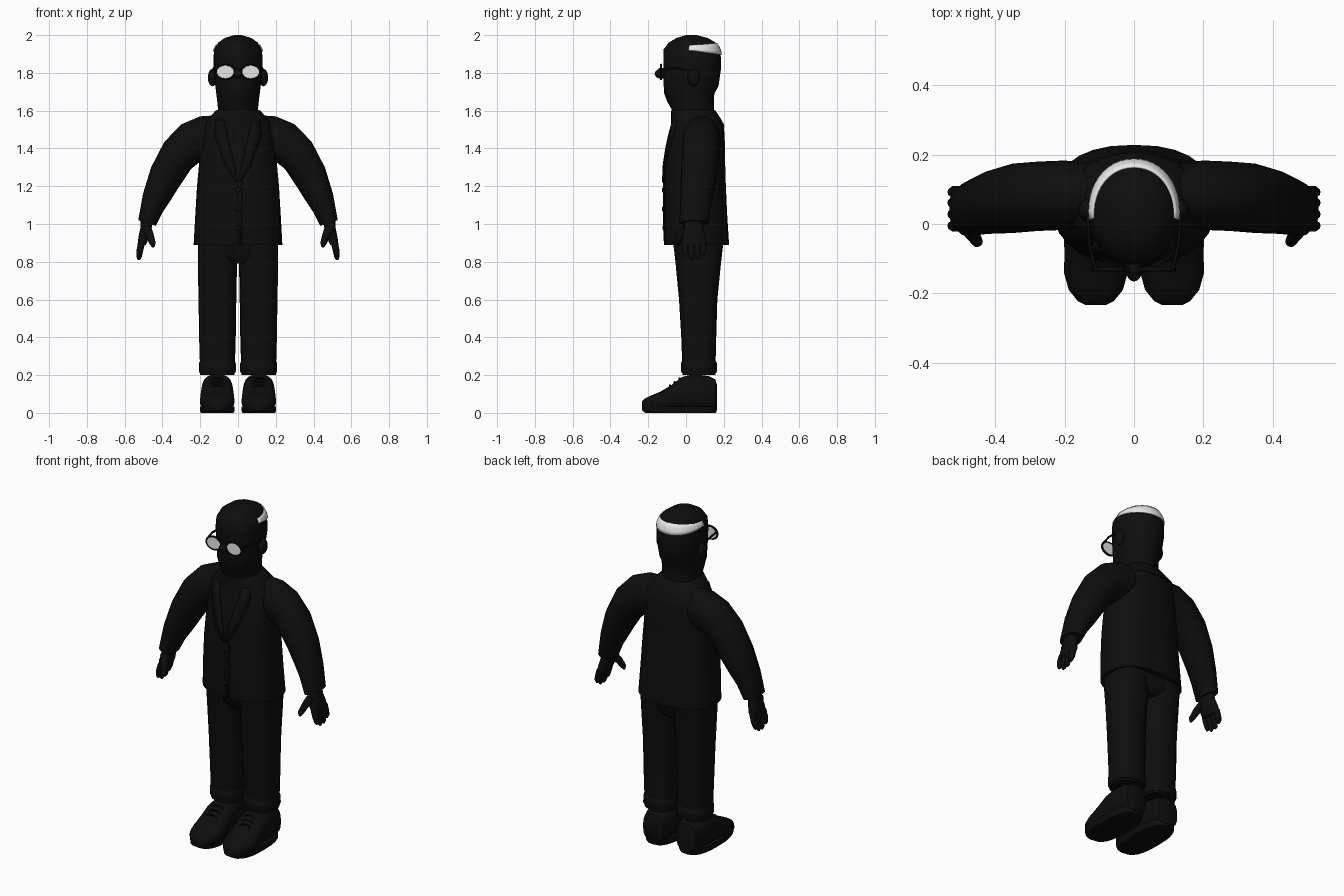
import bpy, bmesh
from math import sin, cos, pi, radians
from mathutils import Vector, Matrix

if "Cube" in bpy.data.objects:
    bpy.data.objects.remove(bpy.data.objects["Cube"])


def material(name, value):
    m = bpy.data.materials.new(name)
    m.use_nodes = True
    m.diffuse_color = (value, value, value, 1)
    m.node_tree.nodes["Principled BSDF"].inputs["Base Color"].default_value = (value, value, value, 1)
    return m


BLACK = material("black", 0.004)
WHITE = material("white", 0.8)
X, Y, Z = Vector((1, 0, 0)), Vector((0, 1, 0)), Vector((0, 0, 1))


def finish(name, bm, mat=BLACK, mirror=False, thick=0):
    """Turn a bmesh into a smooth object, optionally mirrored or thickened."""
    bmesh.ops.recalc_face_normals(bm, faces=bm.faces[:])
    mesh = bpy.data.meshes.new(name)
    bm.to_mesh(mesh)
    bm.free()
    mesh.materials.append(mat)
    mesh.shade_smooth()
    mesh.set_sharp_from_angle(angle=radians(42))
    ob = bpy.data.objects.new(name, mesh)
    bpy.context.collection.objects.link(ob)
    if thick:
        s = ob.modifiers.new("thickness", "SOLIDIFY")
        s.thickness, s.offset = thick, 0
    if mirror:
        ob.modifiers.new("mirror", "MIRROR")
    return ob


def curve_point(c, u, v, a, power):
    """Point on a superellipse with half axes u and v."""
    f = lambda t: (1 if t >= 0 else -1) * abs(t) ** (2 / power)
    return Vector(c) + u * f(cos(a)) + v * f(sin(a))


def add_loft(bm, rings, n=20, power=2.0):
    loops = [[bm.verts.new(curve_point(c, u, v, 2 * pi * i / n, power)) for i in range(n)]
             for c, u, v in rings]
    for a, b in zip(loops, loops[1:]):
        for i in range(n):
            j = (i + 1) % n
            bm.faces.new((a[i], a[j], b[j], b[i]))
    bm.faces.new(loops[0])
    bm.faces.new(loops[-1])


def loft(name, rings, n=20, power=2.0, mirror=False):
    bm = bmesh.new()
    add_loft(bm, rings, n, power)
    return finish(name, bm, mirror=mirror)


def upright(rows, x=0):
    """Rings from rows of (z, half width, front y, back y)."""
    return [((x, (f + b) / 2, z), X * w, Y * (b - f) / 2) for z, w, f, b in rows]


def add_tube(bm, points, radii, n=10):
    pts = [Vector(p) for p in points]
    rings = []
    for i, p in enumerate(pts):
        d = (pts[min(i + 1, len(pts) - 1)] - pts[max(i - 1, 0)]).normalized()
        u = d.cross(Y if abs(d.y) < 0.8 else Z).normalized()
        rings.append((p, u * radii[i], d.cross(u) * radii[i]))
    add_loft(bm, rings, n)


def ball(name, c, size, mirror=False, mat=BLACK):
    bm = bmesh.new()
    m = Matrix.Translation(c) @ Matrix.Diagonal((*size, 1))
    bmesh.ops.create_uvsphere(bm, u_segments=14, v_segments=10, radius=1, matrix=m)
    return finish(name, bm, mat, mirror)


def section(rows, z):
    """Interpolated half width, front and back at height z."""
    for a, b in zip(rows, rows[1:]):
        if a[0] <= z <= b[0]:
            t = (z - a[0]) / (b[0] - a[0])
            return [p + (q - p) * t for p, q in zip(a[1:], b[1:])]


# Head and neck
HEAD = [(1.50, .105, -.06, .14), (1.61, .106, -.078, .148), (1.65, .110, -.10, .147),
        (1.69, .115, -.115, .150), (1.73, .120, -.118, .172), (1.82, .130, -.118, .185),
        (1.88, .131, -.118, .185), (1.925, .124, -.118, .178), (1.96, .105, -.092, .158),
        (1.985, .070, -.05, .115), (2.0, .020, .0, .055)]
loft("head", upright(HEAD), n=28, power=2.1)

# Hair band wrapping the back of the head
bm = bmesh.new()
columns = []
for i in range(25):
    a = -0.1 + (pi + 0.2) * i / 24
    back = max(sin(a), 0)
    col = []
    for k in range(4):
        low, high = 1.918 - .022 * back, 1.945 + .012 * back
        w, f, b = section(HEAD, low + (high - low) * k / 3)
        p = curve_point((0, (f + b) / 2, low + (high - low) * k / 3),
                        X * (w + .004), Y * ((b - f) / 2 + .004), a, 2.1)
        col.append(bm.verts.new(p))
    columns.append(col)
for a, b in zip(columns, columns[1:]):
    for k in range(3):
        bm.faces.new((a[k], b[k], b[k + 1], a[k + 1]))
finish("hair_band", bm, WHITE, thick=.006)

ball("ears", (.136, .04, 1.775), (.024, .032, .046), mirror=True)
ball("nose", (0, -.13, 1.795), (.024, .036, .026))

# Glasses: lenses, rims, bridge and side arms
bm = bmesh.new()
turn = Matrix.Translation((.067, -.132, 1.805)) @ Matrix.Diagonal((.046, 1, .035, 1)) @ Matrix.Rotation(pi / 2, 4, 'X')
bmesh.ops.create_cone(bm, cap_ends=True, segments=14, radius1=1, radius2=1, depth=.008, matrix=turn)
finish("lenses", bm, WHITE, mirror=True)
bm = bmesh.new()
N = 20
rim = [[bm.verts.new((.067 + (.049 + .006 * cos(q)) * cos(a), -.132 + .007 * sin(q),
                      1.805 + (.038 + .006 * cos(q)) * sin(a)))
        for q in [pi / 3 * k for k in range(6)]] for a in [2 * pi * i / N for i in range(N)]]
for i in range(N):
    for k in range(6):
        a, b, m = rim[i], rim[(i + 1) % N], (k + 1) % 6
        bm.faces.new((a[k], b[k], b[m], a[m]))
add_tube(bm, [(.112, -.13, 1.82), (.128, -.06, 1.825), (.134, .03, 1.815)], [.006] * 3, 6)
finish("glasses_frame", bm, mirror=True)
bm = bmesh.new()
add_tube(bm, [(-.02, -.134, 1.815), (0, -.14, 1.82), (.02, -.134, 1.815)], [.006] * 3, 6)
finish("glasses_bridge", bm)

# Jacket body and collar
JACKET = [(.89, .235, -.112, .228), (1.05, .226, -.118, .218), (1.2, .217, -.118, .211),
          (1.33, .205, -.112, .207), (1.45, .195, -.093, .205), (1.53, .18, -.075, .2),
          (1.575, .14, -.066, .168), (1.6, .108, -.06, .145)]
loft("jacket", upright(JACKET), n=28, power=2.4)
loft("collar", upright([(1.515, .19, -.08, .205), (1.56, .155, -.08, .183),
                        (1.6, .118, -.078, .156), (1.605, .106, -.068, .148)]), n=28, power=2.2)


def chest(x, z, gap):
    w, f, b = section(JACKET, z)
    y = (f + b) / 2 - (b - f) / 2 * (1 - (x / w) ** 2.4) ** (1 / 2.4)
    return (x, y - gap, z)


# Lapels, lying on the chest on both sides of the opening
bm = bmesh.new()
inner = [(.0, 1.23), (.02, 1.32), (.042, 1.41), (.06, 1.48), (.075, 1.55)]
outer = [(.01, 1.22), (.068, 1.31), (.10, 1.40), (.125, 1.47), (.115, 1.55)]
strip = [[bm.verts.new(chest(x, z, .006)) for x, z in side] for side in (inner, outer)]
for i in range(4):
    bm.faces.new((strip[0][i], strip[1][i], strip[1][i + 1], strip[0][i + 1]))
finish("lapels", bm, mirror=True, thick=.009)

# Front edge and buttons
bm = bmesh.new()
edge = [[bm.verts.new(chest(x, z, .002)) for x in (0, .022)] for z in (.89, 1.05, 1.2, 1.23)]
for a, b in zip(edge, edge[1:]):
    bm.faces.new((a[0], a[1], b[1], b[0]))
finish("jacket_front_edge", bm, thick=.006)
for i in range(3):
    ball(f"button_{i + 1}", chest(0, .98 + .1 * i, .003), (.014, .007, .014))

# Sleeves: outer x z, inner x z, middle y, half depth
SLEEVE = [(.12, 1.575, .12, 1.34, .085, .09), (.20, 1.57, .20, 1.33, .083, .10),
          (.30, 1.528, .25, 1.29, .080, .10), (.39, 1.435, .31, 1.20, .074, .10),
          (.46, 1.30, .36, 1.12, .064, .092), (.503, 1.16, .40, 1.06, .052, .083),
          (.528, 1.02, .435, .99, .042, .077)]
loft("sleeves", [(((a + c) / 2, y, (b + d) / 2), Y * r, Vector(((a - c) / 2, 0, (b - d) / 2)))
                 for a, b, c, d, y, r in SLEEVE], mirror=True)

# Hands with four fingers and a thumb
bm = bmesh.new()
add_loft(bm, [((.480, .04, 1.03), X * .034, Y * .045), ((.487, .04, .98), X * .030, Y * .050),
              ((.498, .042, .93), X * .029, Y * .064), ((.510, .044, .89), X * .022, Y * .062)], 16, 2.4)
for y, tip in zip((-.005, .028, .061, .092), (.828, .81, .812, .832)):
    add_tube(bm, [(.507, y, .91), (.518, y, .87), (.524, y, tip + .014), (.525, y, tip)],
             [.018, .018, .014, .006])
add_tube(bm, [(.484, .0, .975), (.465, -.03, .935), (.451, -.052, .895), (.448, -.056, .878)],
         [.026, .021, .016, .007])
finish("hands", bm, mirror=True)

# Trousers
loft("trouser_seat", upright([(.79, .05, -.03, .16), (.83, .19, -.055, .188), (.93, .21, -.075, .2)]), power=2.6)
loft("trouser_legs", upright([(.2, .091, -.018, .155), (.4, .097, -.025, .16), (.6, .1, -.037, .166),
                              (.8, .104, -.056, .186), (.92, .104, -.07, .2)], .109), power=2.5, mirror=True)
loft("trouser_cuffs", upright([(.212, .094, -.022, .16), (.222, .098, -.026, .164),
                               (.265, .097, -.026, .163), (.275, .092, -.02, .157)], .109), power=2.5, mirror=True)

# Shoes: y, half width, top height
SHOE = [(.164, .045, .15), (.155, .066, .178), (.12, .077, .195), (.04, .083, .205), (-.02, .085, .19),
        (-.08, .090, .145), (-.14, .092, .11), (-.19, .078, .09), (-.222, .052, .074), (-.234, .028, .06)]
loft("shoes", [((.11, y, (h + .012) / 2), X * w, Z * (h - .012) / 2) for y, w, h in SHOE],
     power=2.7, mirror=True)
loft("soles", upright([(0, .086, -.215, .158), (.012, .092, -.232, .163), (.035, .092, -.234, .163)], .11),
     n=24, power=2.7, mirror=True)
bm = bmesh.new()
for y, z in ((-.035, .183), (-.06, .164), (-.085, .146)):
    add_tube(bm, [(.07, y, z - .012), (.09, y, z), (.13, y, z), (.15, y, z - .012)], [.006] * 4, 6)
finish("laces", bm, mirror=True)
